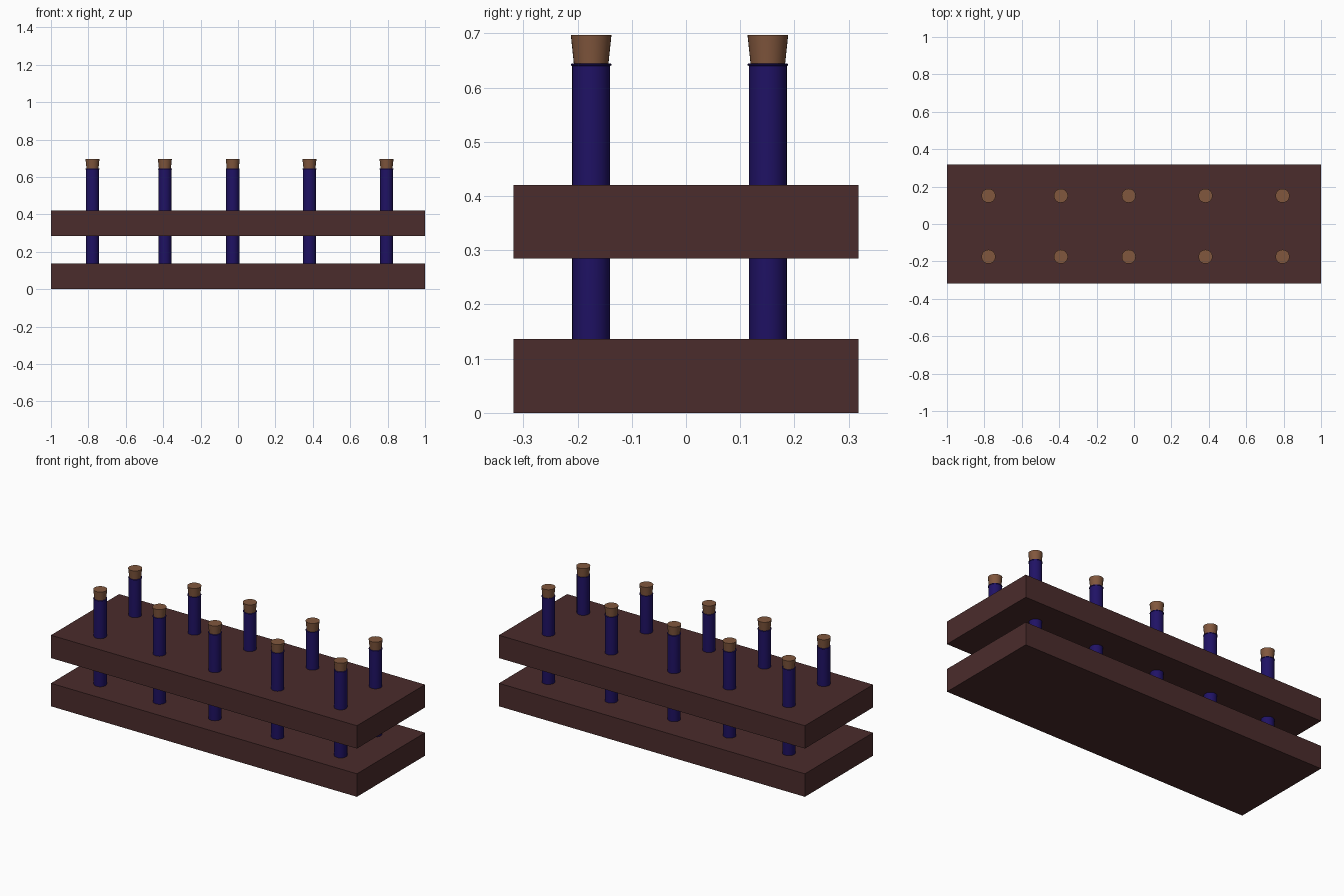
import bpy, bmesh, math

if "Cube" in bpy.data.objects:
    bpy.data.objects.remove(bpy.data.objects["Cube"])

def material(name, rgb):
    m = bpy.data.materials.new(name)
    m.diffuse_color = (*rgb, 1)
    m.use_nodes = True
    m.node_tree.nodes["Principled BSDF"].inputs["Base Color"].default_value = m.diffuse_color
    return m

WOOD = material("dark_wood", (0.07, 0.025, 0.025))
GLASS = material("blue_glass", (0.014, 0.006, 0.13))
CORK = material("cork", (0.22, 0.095, 0.047))

def finish(name, bm, mat):
    bmesh.ops.recalc_face_normals(bm, faces=bm.faces)
    me = bpy.data.meshes.new(name)
    bm.to_mesh(me)
    bm.free()
    me.materials.append(mat)
    ob = bpy.data.objects.new(name, me)
    bpy.context.collection.objects.link(ob)
    return ob

def board(name, z0, z1):
    bm = bmesh.new()
    bmesh.ops.create_cube(bm, size=1)
    for v in bm.verts:
        v.co = (v.co.x * 2, v.co.y * 0.636, z0 + (v.co.z + 0.5) * (z1 - z0))
    return finish(name, bm, WOOD)

def lathe(name, profile, mat, x, y):
    # spin an (r, z) profile around the vertical axis
    bm = bmesh.new()
    vs = [bm.verts.new((r, 0, z)) for r, z in profile]
    es = [bm.edges.new(p) for p in zip(vs, vs[1:])]
    bmesh.ops.spin(bm, geom=vs + es, cent=(0, 0, 0), axis=(0, 0, 1),
                   angle=math.tau, steps=32)
    bmesh.ops.remove_doubles(bm, verts=bm.verts, dist=1e-5)
    ob = finish(name, bm, mat)
    ob.location = (x, y, 0)
    bpy.ops.object.select_all(action='DESELECT')
    ob.select_set(True)
    bpy.context.view_layer.objects.active = ob
    bpy.ops.object.shade_smooth_by_angle(angle=math.radians(35))
    return ob

# rack boards
board("lower_board", 0, 0.136)
board("upper_board", 0.285, 0.42)

# hollow tube: round bottom, straight wall, small rolled lip
R, BOTTOM = 0.035, 0.06
arc = [i * math.pi / 12 for i in range(7)]
tube = [(R * math.sin(a), BOTTOM + R - R * math.cos(a)) for a in arc]
tube += [(R, 0.640), (0.037, 0.641), (0.0375, 0.6425), (0.037, 0.644), (0.0345, 0.645),
         (0.031, 0.644), (0.031, 0.1), (0, 0.07)]

# tapered stopper
stopper = [(0, 0.61), (0.029, 0.61), (0.032, 0.645), (0.0375, 0.697), (0, 0.697)]

# two rows of five
for row, y in (("front", -0.175), ("back", 0.151)):
    for i, x in enumerate((-0.778, -0.391, -0.028, 0.382, 0.794), 1):
        lathe(f"{row}_tube_{i}", tube, GLASS, x, y)
        lathe(f"{row}_stopper_{i}", stopper, CORK, x, y)
